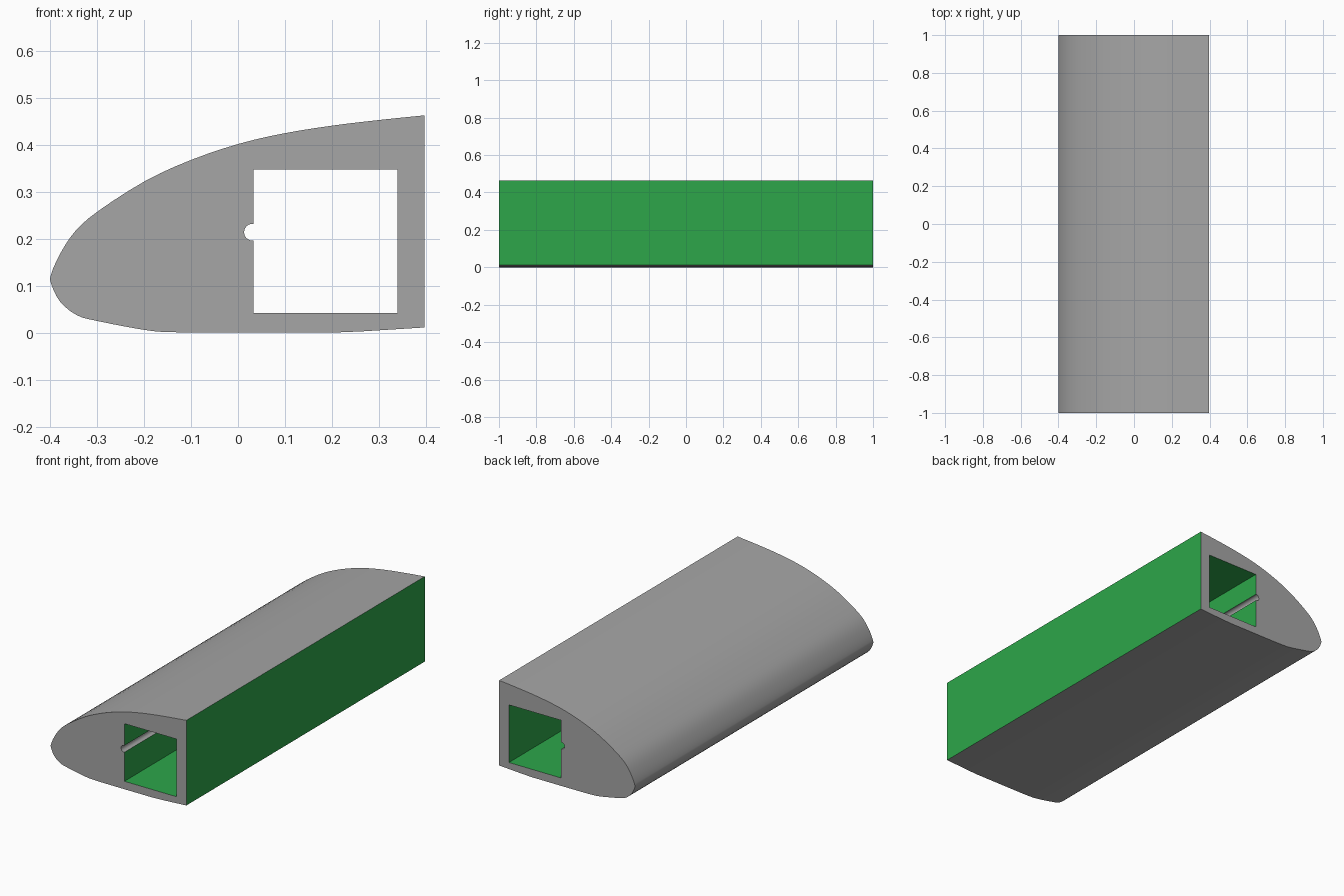
import bpy, bmesh, math
from mathutils import Vector

if "Cube" in bpy.data.objects:
    bpy.data.objects.remove(bpy.data.objects["Cube"])


def material(name, rgb):
    m = bpy.data.materials.new(name)
    m.diffuse_color = (*rgb, 1)
    m.use_nodes = True
    m.node_tree.nodes["Principled BSDF"].inputs["Base Color"].default_value = m.diffuse_color
    return m


def smooth_path(pts, steps=3):
    """Catmull-Rom samples through the points."""
    p = [Vector(q) for q in pts]
    p = [2 * p[0] - p[1]] + p + [2 * p[-1] - p[-2]]
    out = []
    for i in range(1, len(p) - 2):
        a, b, c, d = p[i - 1:i + 3]
        for s in range(steps):
            t = s / steps
            out.append(0.5 * (2 * b + (c - a) * t + (2 * a - 5 * b + 4 * c - d) * t * t
                              + (3 * b - a - 3 * c + d) * t ** 3))
    return out + [p[-2]]


GREY = material("grey", (0.38, 0.38, 0.38))
GREEN = material("green", (0.026, 0.38, 0.068))

# Rounded skin, from the upper rear edge round the nose to the lower rear edge
skin = smooth_path([
    (0.397, 0.463), (0.3, 0.453), (0.2, 0.441), (0.1, 0.425), (0.004, 0.403),
    (-0.1, 0.368), (-0.198, 0.323), (-0.298, 0.259), (-0.347, 0.216),
    (-0.379, 0.168), (-0.398, 0.125), (-0.398, 0.104), (-0.379, 0.066),
    (-0.343, 0.037), (-0.298, 0.0245), (-0.2, 0.006), (-0.14, 0.001),
    (0.0, 0.0), (0.2, 0.0), (0.397, 0.011)])
for p in skin:
    p.y = max(p.y, 0)

# Square channel with a small round groove in its front wall
X0, X1, Z0, Z1 = 0.033, 0.34, 0.042, 0.348
groove = [Vector((0.031 + 0.018 * math.cos(a), 0.214 + 0.018 * math.sin(a)))
          for a in (math.radians(84 + 192 * i / 14) for i in range(15))]
groove[0].x = groove[-1].x = X0
channel = [Vector(q) for q in ((X0, Z0), (X1, Z0), (X1, Z1), (X0, Z1))] + groove

bm = bmesh.new()
rings = []
for y in (-1, 1):
    edges = []
    for loop in (skin, channel):
        vs = [bm.verts.new((p.x, y, p.y)) for p in loop]
        edges += [bm.edges.new((vs[i], vs[(i + 1) % len(vs)])) for i in range(len(vs))]
        rings.append(vs)
    # End cap around the channel
    bmesh.ops.triangle_fill(bm, edges=edges, use_beauty=True, use_dissolve=False)

# Long walls: the flat rear face and the flat channel walls are green
for k in (0, 1):
    a, b = rings[k], rings[k + 2]
    for i in range(len(a)):
        j = (i + 1) % len(a)
        f = bm.faces.new((a[i], a[j], b[j], b[i]))
        rear = k == 0 and i == len(a) - 1
        flat_wall = k == 1 and (i < 4 or i == len(a) - 1)
        f.material_index = int(rear or flat_wall)
bmesh.ops.recalc_face_normals(bm, faces=bm.faces)

mesh = bpy.data.meshes.new("hollow_wing_section")
bm.to_mesh(mesh)
bm.free()
mesh.materials.append(GREY)
mesh.materials.append(GREEN)
wing = bpy.data.objects.new("hollow_wing_section", mesh)
bpy.context.collection.objects.link(wing)
bpy.context.view_layer.objects.active = wing
wing.select_set(True)
bpy.ops.object.shade_smooth_by_angle(angle=math.radians(30))
